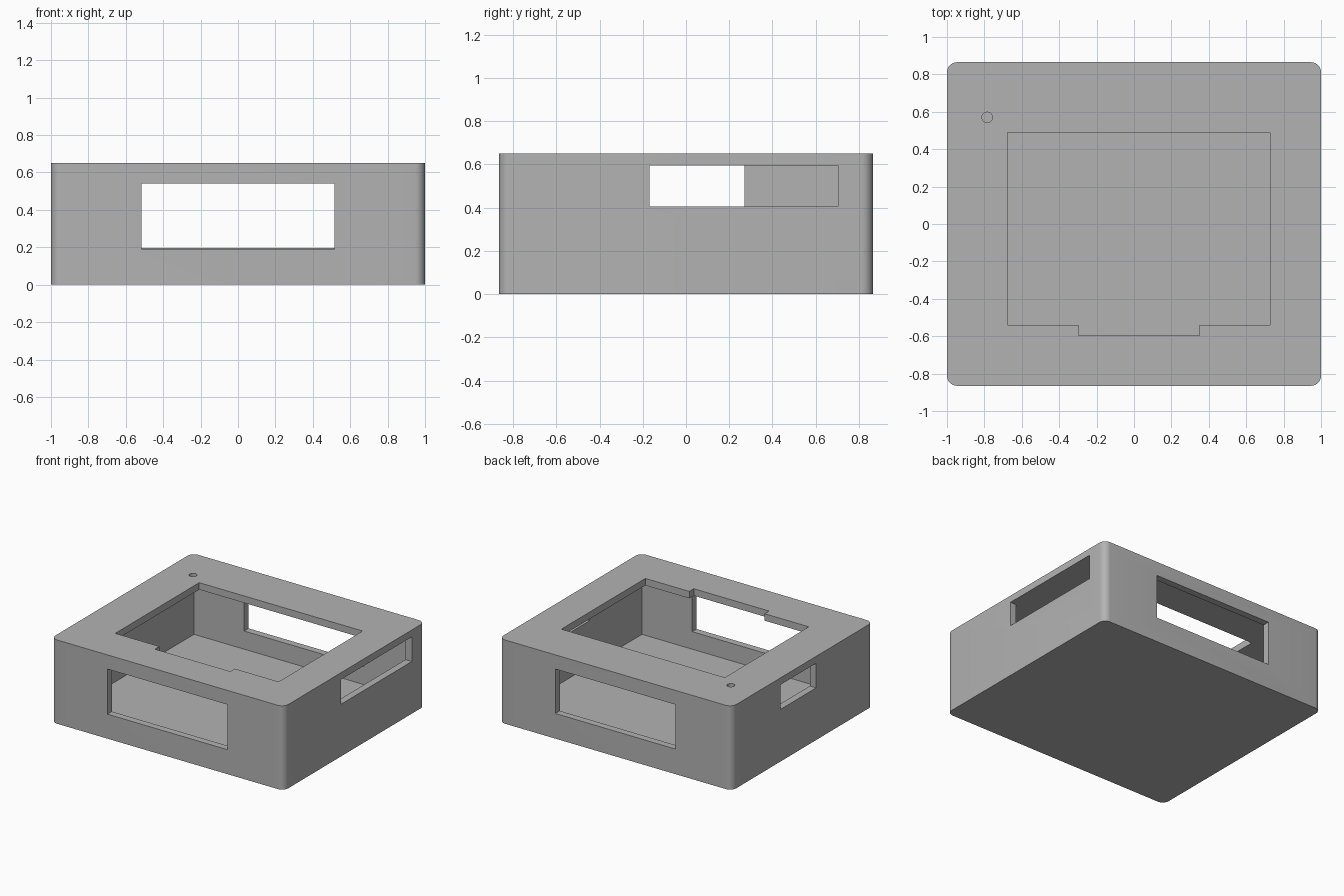
import bpy, bmesh

cube = bpy.data.objects.get("Cube")
if cube:
    bpy.data.objects.remove(cube, do_unlink=True)

X, Y, H = 1.0, 0.865, 0.65   # half width, half depth, height
T = 0.054                    # wall thickness and corner radius
OUT = 0.1                    # cutter overshoot

grey = bpy.data.materials.new("grey plastic")
grey.use_nodes = True
color = (0.45, 0.45, 0.45, 1)
grey.diffuse_color = color
grey.node_tree.nodes["Principled BSDF"].inputs["Base Color"].default_value = color


def add_object(name, bm):
    mesh = bpy.data.meshes.new(name)
    bm.to_mesh(mesh)
    bm.free()
    mesh.materials.append(grey)
    ob = bpy.data.objects.new(name, mesh)
    bpy.context.collection.objects.link(ob)
    return ob


def box_mesh(x, y, z):
    """Box from three (low, high) ranges."""
    bm = bmesh.new()
    bmesh.ops.create_cube(bm, size=1)
    for v in bm.verts:
        v.co = [r[0] if c < 0 else r[1] for c, r in zip(v.co, (x, y, z))]
    return bm


def cut(target, cutter):
    mod = target.modifiers.new("cut", "BOOLEAN")
    mod.operation = "DIFFERENCE"
    mod.solver = "EXACT"
    mod.object = cutter
    bpy.context.view_layer.objects.active = target
    bpy.ops.object.modifier_apply(modifier=mod.name)
    bpy.data.objects.remove(cutter, do_unlink=True)


# Outer block with rounded vertical corners
bm = box_mesh((-X, X), (-Y, Y), (0, H))
upright = [e for e in bm.edges if abs(e.verts[0].co.z - e.verts[1].co.z) > H / 2]
bmesh.ops.bevel(bm, geom=upright, offset=T, segments=8, profile=0.5, affect="EDGES")
case = add_object("enclosure_case", bm)

# Cavity, windows and lid opening
wide = (-0.515, 0.515)
lid = (H - T - 0.02, H + OUT)
side = (0.405, H - T)
openings = {
    "cavity": ((T - X, X - T), (T - Y, Y - T), (T, H - T)),
    "front_window": (wide, (-Y - OUT, -Y + OUT), (0.19, 0.54)),
    "back_window": (wide, (Y - OUT, Y + OUT), (0.195, 0.54)),
    "left_slot": ((X - OUT, X + OUT), (-0.168, 0.703), side),
    "right_slot": ((-X - OUT, -X + OUT), (-0.168, 0.27), side),
    "lid_opening": ((-0.676, 0.727), (-0.54, 0.49), lid),
    "lid_notch": ((-0.297, 0.35), (-0.595, -0.4), lid),
}
for name, ranges in openings.items():
    cut(case, add_object(name, box_mesh(*ranges)))

# Small round hole in the lid
bm = bmesh.new()
bmesh.ops.create_cone(bm, cap_ends=True, segments=24, radius1=0.028, radius2=0.028, depth=0.2)
bmesh.ops.translate(bm, verts=bm.verts, vec=(-0.785, 0.57, H))
cut(case, add_object("lid_hole", bm))

# Smooth the rounded corners, keep hard edges
bpy.ops.object.select_all(action="DESELECT")
case.select_set(True)
bpy.context.view_layer.objects.active = case
bpy.ops.object.shade_smooth_by_angle()
